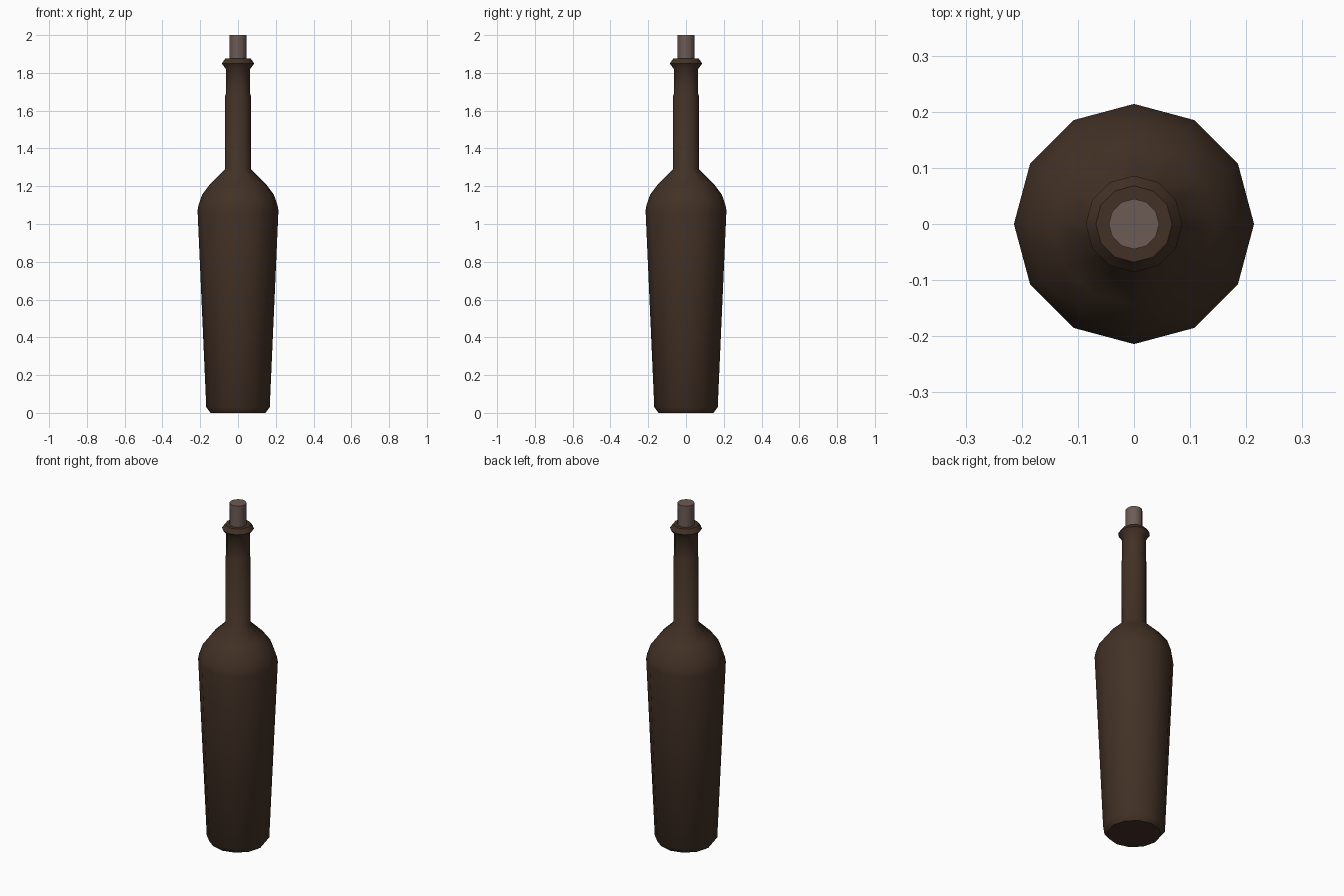
import bpy, bmesh, math

if "Cube" in bpy.data.objects:
    bpy.data.objects.remove(bpy.data.objects["Cube"])

SIDES = 12


def material(name, rgb):
    m = bpy.data.materials.new(name)
    m.diffuse_color = (*rgb, 1)
    m.use_nodes = True
    m.node_tree.nodes["Principled BSDF"].inputs["Base Color"].default_value = m.diffuse_color
    return m


def lathe(name, profile, mat, angle):
    """Revolve (radius, z) points around z and cap both ends."""
    bm = bmesh.new()
    rings = [[bm.verts.new((r * math.cos(2 * math.pi * i / SIDES),
                            r * math.sin(2 * math.pi * i / SIDES), z))
              for i in range(SIDES)] for r, z in profile]
    for a, b in zip(rings, rings[1:]):
        for i in range(SIDES):
            j = (i + 1) % SIDES
            bm.faces.new((a[i], a[j], b[j], b[i]))
    bm.faces.new(rings[0][::-1])
    bm.faces.new(rings[-1])
    mesh = bpy.data.meshes.new(name)
    bm.to_mesh(mesh)
    bm.free()
    mesh.materials.append(mat)
    ob = bpy.data.objects.new(name, mesh)
    bpy.context.collection.objects.link(ob)
    bpy.ops.object.select_all(action='DESELECT')
    ob.select_set(True)
    bpy.context.view_layer.objects.active = ob
    bpy.ops.object.shade_smooth_by_angle(angle=math.radians(angle))
    return ob


glass = material("dark brown glass", (0.055, 0.031, 0.019))
cork_mat = material("greyish cork", (0.15, 0.105, 0.09))

# Bottle: base, tapered body, shoulder, neck and lip
lathe("bottle", [(0.145, 0), (0.168, 0.03), (0.214, 1.07), (0.209, 1.10),
                 (0.19, 1.155), (0.145, 1.215), (0.068, 1.29), (0.068, 1.68),
                 (0.064, 1.69), (0.064, 1.82), (0.086, 1.85), (0.068, 1.875)],
      glass, 50)

# Cork stopper
lathe("cork", [(0.045, 1.80), (0.045, 2.0)], cork_mat, 50)
